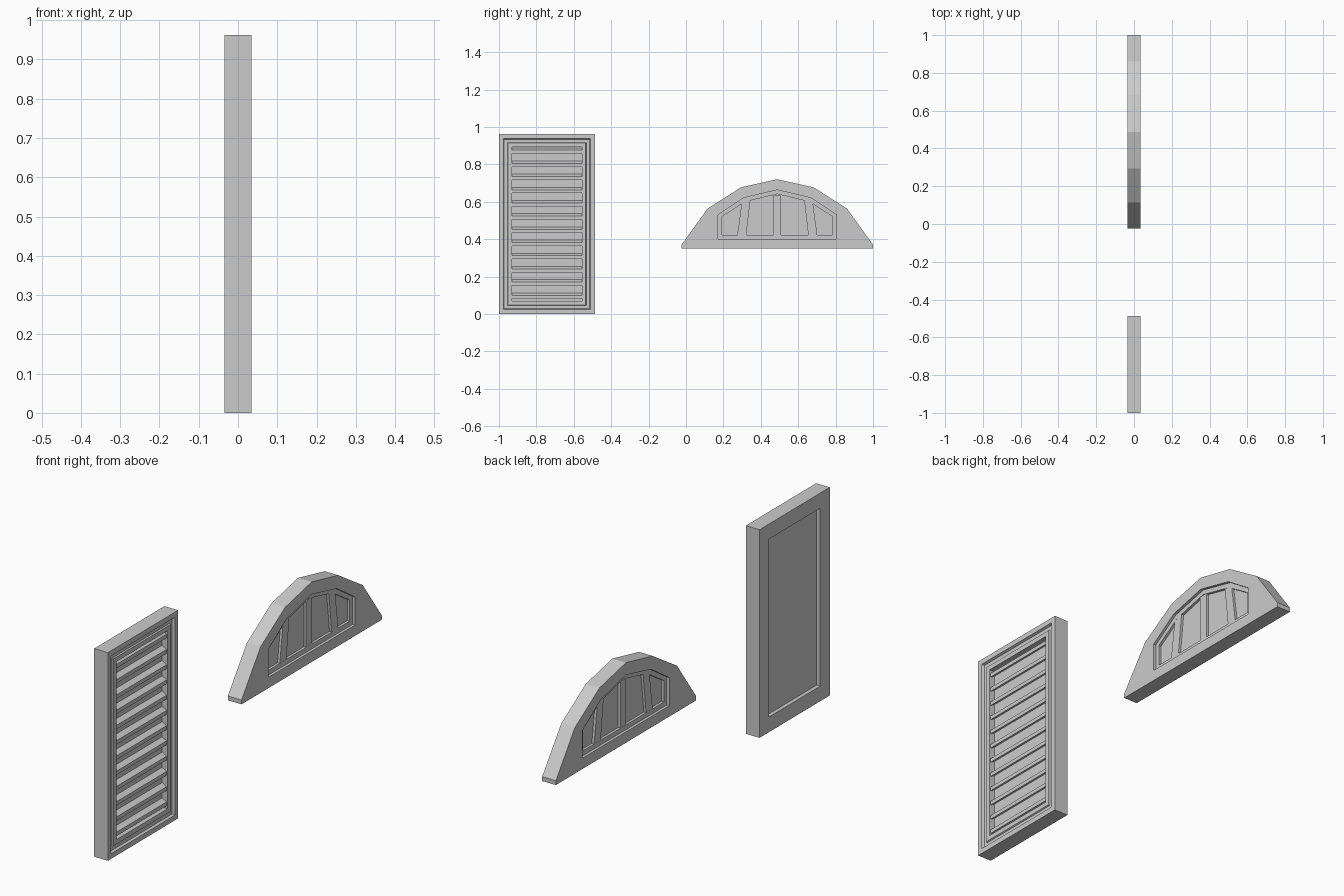
import bpy, bmesh

if "Cube" in bpy.data.objects:
    bpy.data.objects.remove(bpy.data.objects["Cube"])


def loft(name, loops):
    """Skin a list of (outline in y/z, x) loops and cap both ends."""
    bm = bmesh.new()
    rings = [[bm.verts.new((x, y, z)) for y, z in pts] for pts, x in loops]
    n = len(rings[0])
    for a, b in zip(rings, rings[1:]):
        for i in range(n):
            j = (i + 1) % n
            bm.faces.new((a[i], a[j], b[j], b[i]))
    bm.faces.new(rings[0][::-1])
    bm.faces.new(rings[-1])
    bmesh.ops.recalc_face_normals(bm, faces=bm.faces)
    mesh = bpy.data.meshes.new(name)
    bm.to_mesh(mesh)
    bm.free()
    obj = bpy.data.objects.new(name, mesh)
    bpy.context.collection.objects.link(obj)
    return obj


# Shutter frame: recessed plain back, stepped moulding and deep opening in front
Y0, Y1, H, T = -1.0, -0.487, 0.962, 0.035


def rect(d):
    return [(Y0 + d, d), (Y1 - d, d), (Y1 - d, H - d), (Y0 + d, H - d)]


loft("shutter_frame", [
    (rect(0.070), -0.017), (rect(0.070), -T), (rect(0), -T), (rect(0), T),
    (rect(0.024), T), (rect(0.028), 0.024), (rect(0.046), 0.024),
    (rect(0.049), 0.030), (rect(0.070), 0.030), (rect(0.070), 0.002)])

# Louvre slats: slanted profile (x, z) run across the opening
SLAT = [(0.0, 0.018), (0.025, 0.004), (0.025, -0.014), (0.0, 0.0)]
for i in range(12):
    zc = 0.096 + i * 0.0705
    bm = bmesh.new()
    ends = [[bm.verts.new((x, y, zc + z)) for x, z in SLAT]
            for y in (Y0 + 0.07, Y1 - 0.07)]
    for k in range(4):
        m = (k + 1) % 4
        bm.faces.new((ends[0][k], ends[0][m], ends[1][m], ends[1][k]))
    bm.faces.new(ends[0][::-1])
    bm.faces.new(ends[1])
    bmesh.ops.recalc_face_normals(bm, faces=bm.faces)
    mesh = bpy.data.meshes.new("louvre_slat")
    bm.to_mesh(mesh)
    bm.free()
    bpy.context.collection.objects.link(bpy.data.objects.new("louvre_slat", mesh))

# Arched window surround, the same on both faces
CY = 0.488


def arch(half):
    """Mirror a half outline that ends at the apex."""
    return [(CY + y, z) for y, z in half] + [(CY - y, z) for y, z in half[-2::-1]]


outer = arch([(0.512, 0.35), (0.512, 0.37), (0.373, 0.563), (0.194, 0.677), (0, 0.72)])
inner = arch([(0.316, 0.40), (0.316, 0.45), (0.316, 0.53), (0.182, 0.62), (0, 0.663)])
step = arch([(0.296, 0.422), (0.296, 0.45), (0.296, 0.52), (0.172, 0.60), (0, 0.641)])
loft("arch_frame", [
    (step, 0.010), (step, 0.022), (inner, 0.022), (inner, T), (outer, T),
    (outer, -T), (inner, -T), (inner, -0.022), (step, -0.022), (step, -0.010)])

# Glazing bars: upright centre and a leaning bar on each side
bars = {"centre_bar": [(-0.021, 0.42), (0.021, 0.42), (0.021, 0.637), (-0.021, 0.637)]}
for side, s in (("left", -1), ("right", 1)):
    bars[side + "_bar"] = [(s * y, z) for y, z in
                           [(0.166, 0.42), (0.214, 0.42), (0.190, 0.597), (0.144, 0.610)]]
for name, pts in bars.items():
    pts = [(CY + y, z) for y, z in pts]
    loft(name, [(pts, -0.0215), (pts, 0.0215)])
